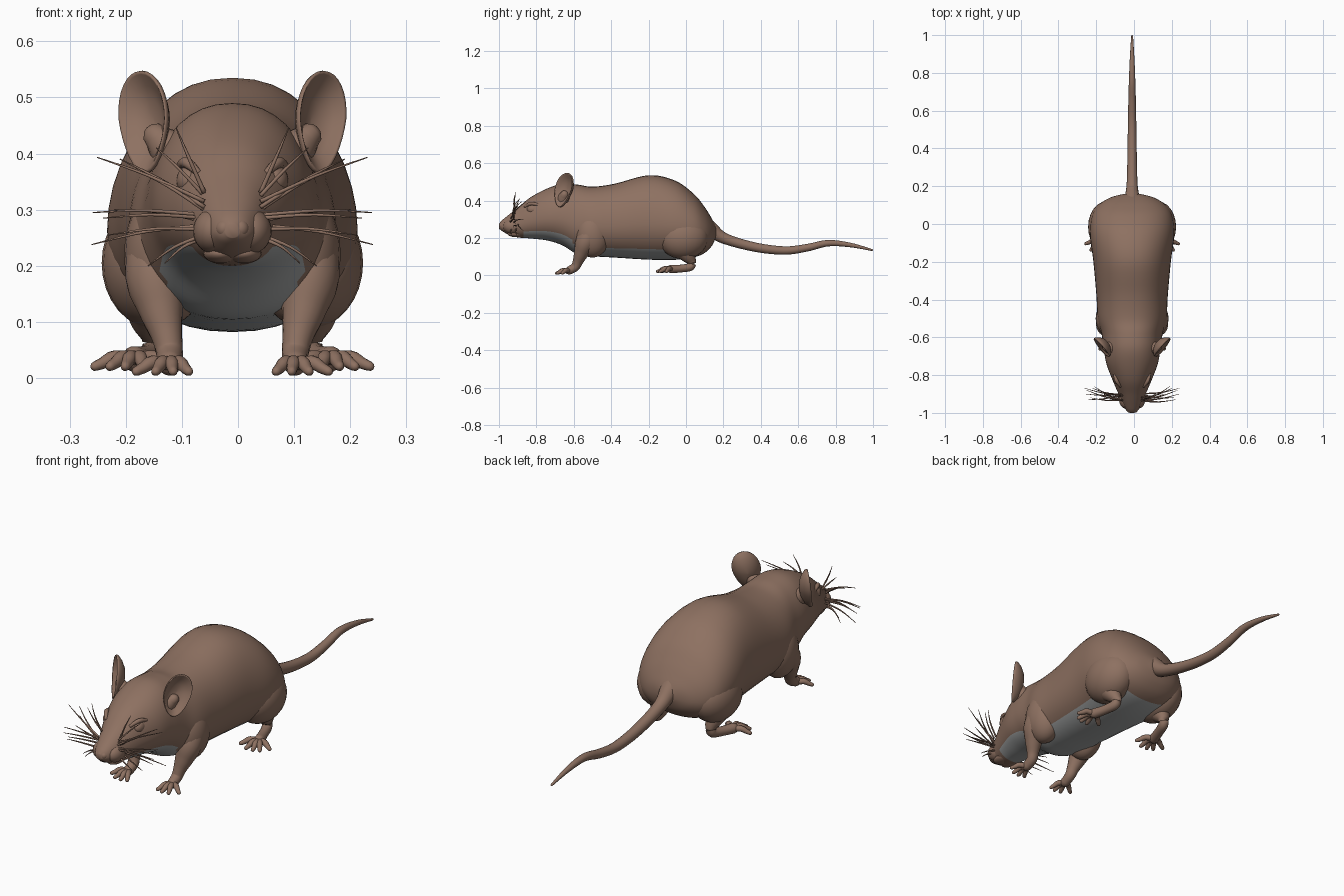
import bpy, bmesh, math, random
from mathutils import Vector, Matrix

if "Cube" in bpy.data.objects:
    bpy.data.objects.remove(bpy.data.objects["Cube"])

random.seed(4)
CX = -0.01          # body centre line


def mat(name, rgb):
    m = bpy.data.materials.new(name)
    m.diffuse_color = (*rgb, 1)
    m.use_nodes = True
    m.node_tree.nodes["Principled BSDF"].inputs["Base Color"].default_value = m.diffuse_color
    return m


BROWN = mat("brown fur", (0.27, 0.165, 0.12))
GREY = mat("grey belly fur", (0.36, 0.37, 0.37))


def smooth_rows(rows, n):
    """Catmull-Rom interpolation of rows of numbers, n steps per span."""
    P = [rows[0]] + list(rows) + [rows[-1]]
    out = []
    for i in range(1, len(P) - 2):
        for k in range(n):
            t = k / n
            out.append([0.5 * (2 * b + (c - a) * t + (2 * a - 5 * b + 4 * c - d) * t * t
                               + (3 * b - a - 3 * c + d) * t ** 3)
                        for a, b, c, d in zip(*P[i - 1:i + 3])])
    return out + [list(rows[-1])]


def finish(name, bm, mats=(BROWN,)):
    bmesh.ops.recalc_face_normals(bm, faces=bm.faces)
    me = bpy.data.meshes.new(name)
    bm.to_mesh(me)
    bm.free()
    for m in mats:
        me.materials.append(m)
    for p in me.polygons:
        p.use_smooth = True
    ob = bpy.data.objects.new(name, me)
    bpy.context.collection.objects.link(ob)
    return ob


def loft(bm, rings):
    """Skin closed rings of points and cap both ends."""
    vs = [[bm.verts.new(p) for p in r] for r in rings]
    n = len(vs[0])
    for a, b in zip(vs, vs[1:]):
        for j in range(n):
            bm.faces.new((a[j], a[(j + 1) % n], b[(j + 1) % n], b[j]))
    bm.faces.new(vs[0])
    bm.faces.new(vs[-1])


def tube(bm, rows, seg=12, n=5):
    """Tapered round tube through rows of x, y, z, radius."""
    R = smooth_rows(rows, n)
    pts = [Vector(r[:3]) for r in R]
    last = len(pts) - 1
    # rounded tips
    d = (pts[-1] - pts[-2]).normalized()
    rad = [r[3] for r in R]
    r_end = rad[-1]
    for a in (35, 65, 85):
        pts.append(pts[last] + d * r_end * math.sin(math.radians(a)))
        rad.append(r_end * math.cos(math.radians(a)))
    up = Vector((0, 0, 1)) if abs(d.z) < 0.8 else Vector((0, 1, 0))
    rings = []
    for i, p in enumerate(pts):
        t = (pts[min(i + 1, len(pts) - 1)] - pts[max(i - 1, 0)]).normalized()
        u = t.cross(up).normalized()
        w = u.cross(t)
        rings.append([p + (u * math.cos(k * math.tau / seg) + w * math.sin(k * math.tau / seg)) * rad[i]
                      for k in range(seg)])
    loft(bm, rings)


def ball(bm, centre, size, rot=None):
    m = Matrix.Translation(centre) @ (rot or Matrix()) @ Matrix.Diagonal((*size, 1))
    bmesh.ops.create_uvsphere(bm, u_segments=24, v_segments=16, radius=1, matrix=m)


def sided(name, build):
    """Make a left and a right copy of a part."""
    for s, side in ((1, "right"), (-1, "left")):
        bm = bmesh.new()
        build(bm)
        bmesh.ops.transform(bm, matrix=Matrix.Translation((CX, 0, 0)) @ Matrix.Diagonal((s, 1, 1, 1)), verts=bm.verts)
        finish(side + "_" + name, bm)


# Head and torso: y, half width, top, bottom
stations = [(-1.0, .012, .275, .250), (-.985, .032, .293, .238), (-.95, .052, .322, .218),
            (-.90, .072, .362, .203), (-.83, .102, .418, .197), (-.74, .136, .465, .186),
            (-.66, .150, .489, .160), (-.58, .162, .485, .112), (-.50, .182, .474, .102),
            (-.38, .189, .490, .095), (-.20, .205, .535, .084), (-.06, .223, .507, .083),
            (.04, .214, .437, .096), (.10, .178, .365, .120), (.14, .115, .300, .160),
            (.16, .040, .260, .205)]
SEG = 40
rings = []
for y, w, zt, zb in smooth_rows(stations, 6):
    mid = zb + .43 * (zt - zb)
    ring = []
    for k in range(SEG):
        a = k * math.tau / SEG
        c, s = math.cos(a), math.sin(a)
        x = math.copysign(abs(c) ** .9, c) * w
        ring.append((CX + x, y, mid + s * ((zt - mid) if s > 0 else (mid - zb))))
    rings.append(ring)
bm = bmesh.new()
loft(bm, rings)
# Grey underside from chin to rump
for i, f in enumerate(bm.faces):
    y = f.calc_center_median().y
    s = math.sin((i % SEG + .5) * math.tau / SEG)
    if -.87 < y < .06 and s < (-.72 if y > -.6 else -.6):
        f.material_index = 1
finish("body", bm, (BROWN, GREY))

# Tail
bm = bmesh.new()
tube(bm, [(CX, .08, .27, .07), (CX, .14, .238, .042), (CX, .20, .20, .030), (CX, .30, .167, .026),
          (CX, .42, .142, .024), (CX, .54, .133, .022), (CX, .65, .148, .020), (CX, .76, .172, .017),
          (CX, .88, .162, .012), (CX, .995, .135, .005)], 16, 6)
finish("tail", bm)


def toes(bm, base, angles, length, r):
    """Fan of jointed toes; angle measured from straight ahead, outwards."""
    for a in angles:
        t = math.radians(a)
        d = Vector((math.sin(t), -math.cos(t), 0))
        z = Vector((0, 0, 1))
        b = Vector(base)
        tube(bm, [(*b, r), (*(b + d * length * .5 + z * .006), r * 1.05),
                  (*(b + d * length * .8 - z * .004), r * .85), (*(b + d * length - z * .01), r * .7)], 10, 3)


# Front legs and paws
def front_leg(bm):
    ball(bm, (.115, -.50, .22), (.078, .095, .125))
    tube(bm, [(.125, -.49, .26, .06), (.135, -.535, .18, .056), (.127, -.56, .12, .040),
              (.117, -.578, .075, .028), (.112, -.592, .045, .024), (.112, -.625, .026, .022)], 16)
    toes(bm, (.112, -.62, .022), (-28, -5, 20, 55), .072, .012)


sided("front_leg", front_leg)


# Hind legs with long splayed feet
def hind_leg(bm):
    ball(bm, (.135, -.015, .205), (.098, .135, .118))
    tube(bm, [(.14, -.02, .15, .07), (.142, .01, .105, .042), (.138, .030, .070, .024),
              (.142, .022, .045, .022), (.158, -.03, .036, .021), (.175, -.08, .034, .023)], 14)
    toes(bm, (.172, -.075, .031), (-50, -10, 14, 36, 68), .078, .0125)


sided("hind_leg", hind_leg)


# Cupped ears facing outwards and forwards
def ear(bm):
    u = Vector((.66, .72, 0)).normalized()
    v = Vector((.03, .20, .97)).normalized()
    nrm = Vector((.68, -.70, .12)).normalized()
    c = Vector((.160, -.655, .462))
    n, layers = 32, []
    # rings run from the middle of the cup, over the rim, to the middle of the back
    for rad, depth in ((.02, -.030), (.4, -.026), (.7, -.014), (.92, .000), (.98, .003), (1, -.003),
                       (.97, -.009), (.75, -.025), (.4, -.039), (.02, -.043)):
        ring = []
        for k in range(n):
            a = k * math.tau / n
            h = math.sin(a)
            wide = .062 * (1 + .22 * h if h < 0 else 1.0 + .06 * h)
            ring.append(c + u * math.cos(a) * wide * rad + v * h * (.088 if h > 0 else .10) * rad + nrm * depth)
        layers.append(ring)
    loft(bm, layers)
    # root joining the ear to the head
    tube(bm, [(.085, -.66, .38, .045), (.115, -.655, .41, .036), (.135, -.65, .43, .024)], 14)


sided("ear", ear)


# Closed eyes: bulge with brow and lid ridges
def eye(bm):
    ball(bm, (.074, -.815, .352), (.026, .036, .028))
    tube(bm, [(.060, -.862, .365, .006), (.082, -.83, .384, .010), (.096, -.785, .376, .006)], 10)


sided("eye", eye)


# Whisker pads, nostrils and lower lip
def muzzle(bm):
    ball(bm, (.034, -.925, .262), (.036, .052, .040))
    ball(bm, (.014, -.982, .266), (.016, .017, .017))
    ball(bm, (.020, -.905, .222), (.032, .050, .018))


sided("muzzle", muzzle)


# Whiskers: root height, tip x, y, z
def whiskers(bm):
    for z, tx, ty, tz in ((.315, .24, -.88, .393), (.305, .20, -.86, .39), (.30, .17, -.90, .37),
                          (.29, .248, -.90, .295), (.285, .23, -.93, .285), (.28, .21, -.87, .30),
                          (.272, .25, -.87, .238), (.265, .22, -.92, .255), (.255, .15, -.90, .20),
                          (.25, .12, -.93, .205), (.33, .10, -.91, .445), (.325, .135, -.89, .41)):
        y = -.92 + random.uniform(-.02, .025)
        mx = .056 + (tx - .056) * .5
        tube(bm, [(.050, y, z, .0042), (mx, (y + ty) / 2 - .008, (z + tz) / 2 + .006, .0030),
                  (tx, ty, tz, .0010)], 6, 5)


sided("whiskers", whiskers)
